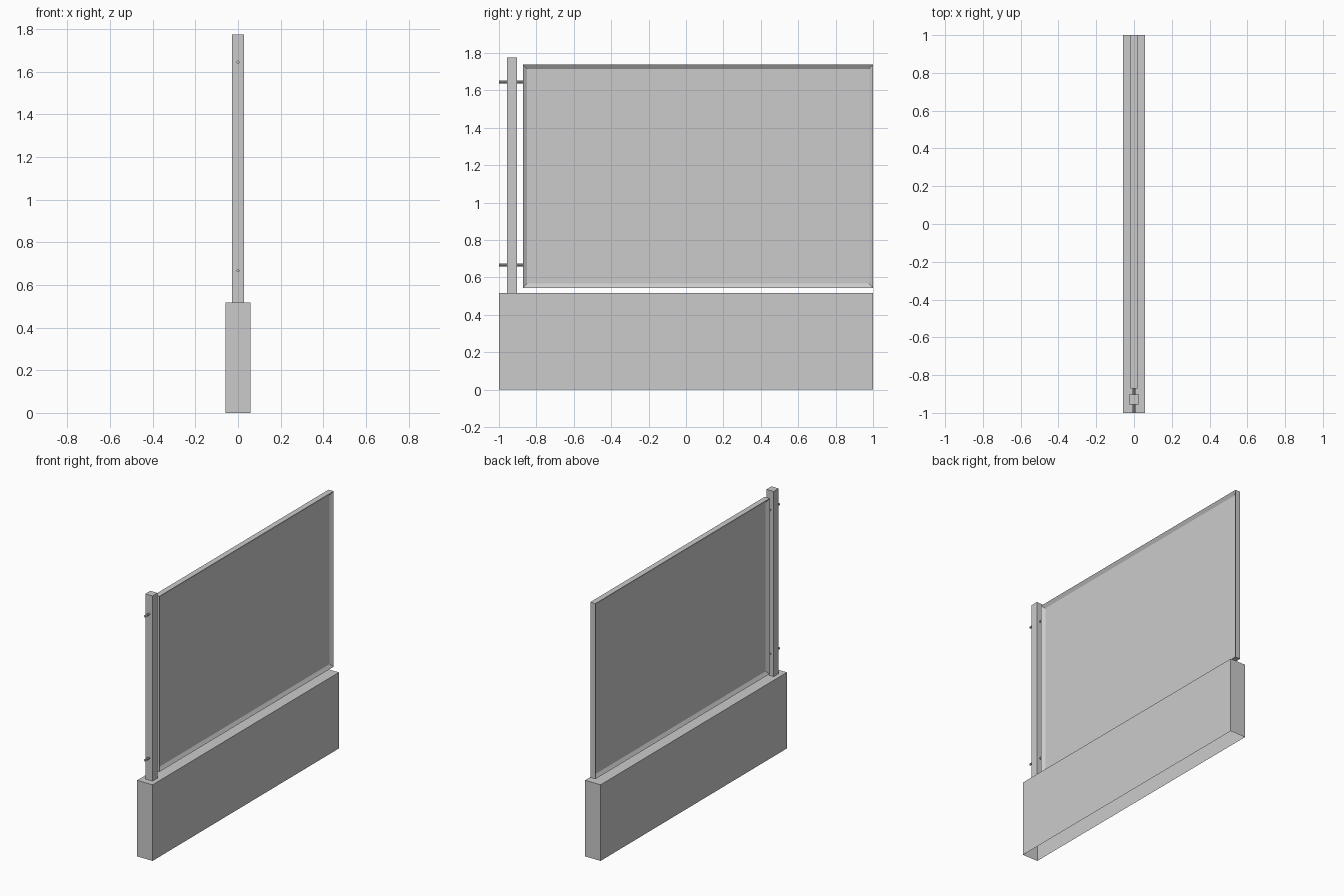
import bpy, bmesh
from math import pi
from mathutils import Matrix, Vector

if "Cube" in bpy.data.objects:
    bpy.data.objects.remove(bpy.data.objects["Cube"])


def finish(name, bm):
    mesh = bpy.data.meshes.new(name)
    bm.to_mesh(mesh)
    bm.free()
    obj = bpy.data.objects.new(name, mesh)
    bpy.context.collection.objects.link(obj)
    return obj


def box(lo, hi, open_bottom=False):
    lo, hi = Vector(lo), Vector(hi)
    bm = bmesh.new()
    bmesh.ops.create_cube(bm, size=1, matrix=Matrix.Translation((lo + hi) / 2)
                          @ Matrix.Diagonal((*(hi - lo), 1)))
    bm.normal_update()
    if open_bottom:
        down = [f for f in bm.faces if f.normal.z < -0.9]
        bmesh.ops.delete(bm, geom=down, context='FACES')
    return bm


# Low wall, open underneath, and the hinge post standing on it
finish("base_wall", box((-0.058, -1, 0), (0.058, 1, 0.517), open_bottom=True))
finish("hinge_post", box((-0.027, -0.956, 0.517), (0.027, -0.903, 1.775), open_bottom=True))

# Gate leaf: a slab with a recessed panel on both broad sides
bm = box((-0.019, -0.872, 0.545), (0.019, 1, 1.738))
sides = [f for f in bm.faces if abs(f.normal.x) > 0.9]
bmesh.ops.inset_individual(bm, faces=sides, thickness=0.032, depth=0)
for f in sides:
    bmesh.ops.translate(bm, verts=f.verts, vec=f.normal * -0.015)
finish("gate_panel", bm)

# Hinge pins running through the post into the gate
for label, z in (("lower", 0.667), ("upper", 1.645)):
    bm = bmesh.new()
    bmesh.ops.create_cone(bm, cap_ends=True, segments=8, radius1=0.0075, radius2=0.0075, depth=0.128,
                          matrix=Matrix.Translation((0, -0.936, z)) @ Matrix.Rotation(pi / 2, 4, 'X')
                          @ Matrix.Rotation(pi / 8, 4, 'Z'))
    finish(label + "_hinge_pin", bm)
